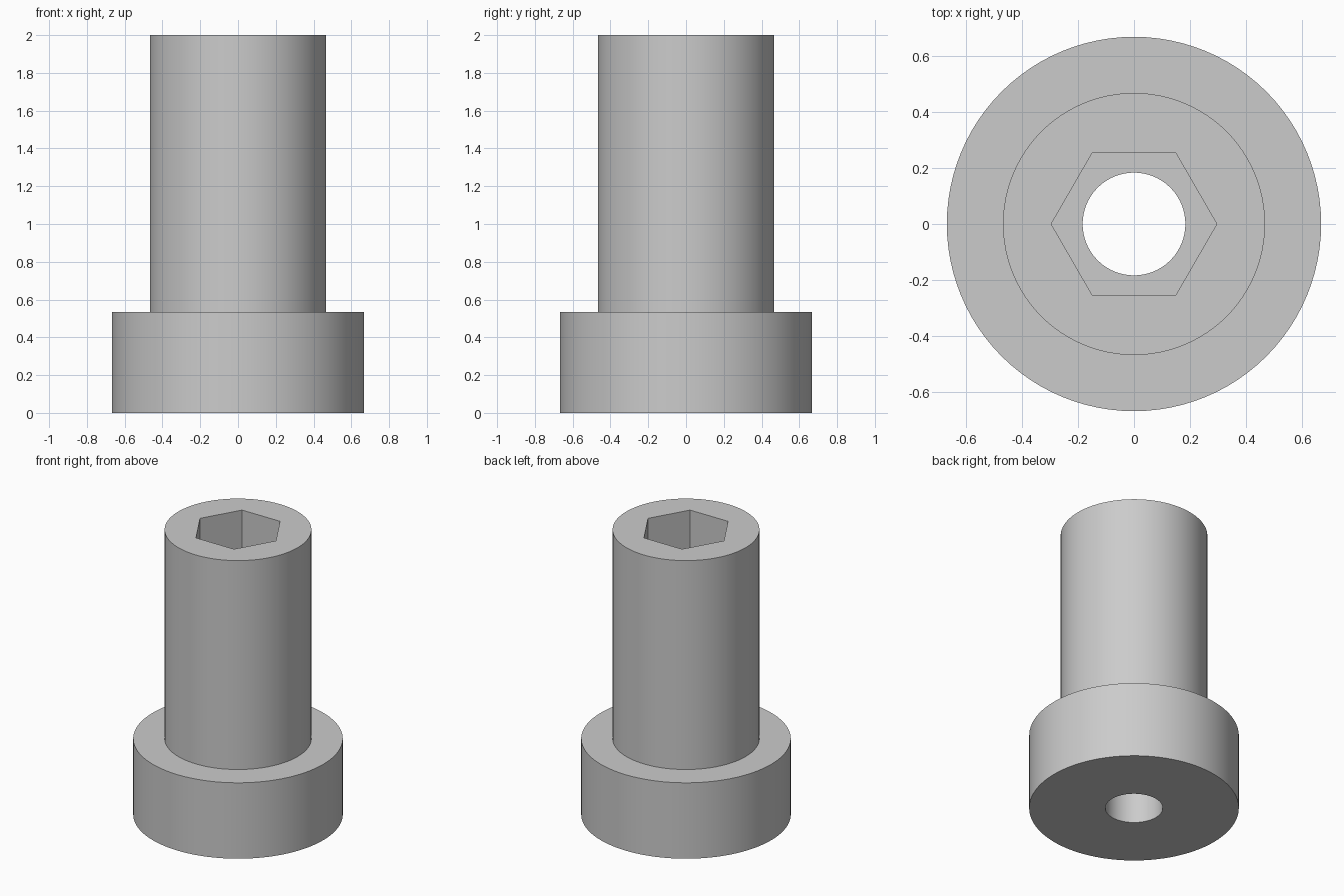
import bpy
import bmesh
from math import cos, sin, pi, radians

if "Cube" in bpy.data.objects:
    bpy.data.objects.remove(bpy.data.objects["Cube"], do_unlink=True)

SEGMENTS = 96                      # multiple of six, so the hexagon corners are exact
COLLAR_R, SHAFT_R, BORE_R, HEX_R = 0.667, 0.467, 0.183, 0.295
COLLAR_TOP, TOP, SOCKET_FLOOR = 0.533, 2.0, 1.6


def ring(bm, radius, z, hexagon=False):
    """Closed ring of vertices, round or hexagonal with corners on the x axis."""
    verts = []
    for i in range(SEGMENTS):
        a = 2 * pi * i / SEGMENTS
        r = radius
        if hexagon:
            r *= cos(pi / 6) / cos(a % (pi / 3) - pi / 6)
        verts.append(bm.verts.new((r * cos(a), r * sin(a), z)))
    return verts


# Flanged sleeve: outer wall, hexagonal socket and through bore as one closed loft
bm = bmesh.new()
rings = [
    ring(bm, BORE_R, 0),
    ring(bm, COLLAR_R, 0),
    ring(bm, COLLAR_R, COLLAR_TOP),
    ring(bm, SHAFT_R, COLLAR_TOP),
    ring(bm, SHAFT_R, TOP),
    ring(bm, HEX_R, TOP, hexagon=True),
    ring(bm, HEX_R, SOCKET_FLOOR, hexagon=True),
    ring(bm, BORE_R, SOCKET_FLOOR),
]
for a, b in zip(rings, rings[1:] + rings[:1]):
    for i in range(SEGMENTS):
        j = (i + 1) % SEGMENTS
        bm.faces.new((a[i], a[j], b[j], b[i]))
bmesh.ops.recalc_face_normals(bm, faces=bm.faces)
mesh = bpy.data.meshes.new("flanged_sleeve")
bm.to_mesh(mesh)
bm.free()

sleeve = bpy.data.objects.new("flanged_sleeve", mesh)
bpy.context.collection.objects.link(sleeve)

# Plain grey material
grey = bpy.data.materials.new("light_grey")
grey.use_nodes = True
color = (0.6, 0.6, 0.6, 1)
grey.diffuse_color = color
grey.node_tree.nodes["Principled BSDF"].inputs["Base Color"].default_value = color
mesh.materials.append(grey)

# Smooth round walls, sharp rims
bpy.ops.object.select_all(action="DESELECT")
sleeve.select_set(True)
bpy.context.view_layer.objects.active = sleeve
bpy.ops.object.shade_smooth_by_angle(angle=radians(30))
